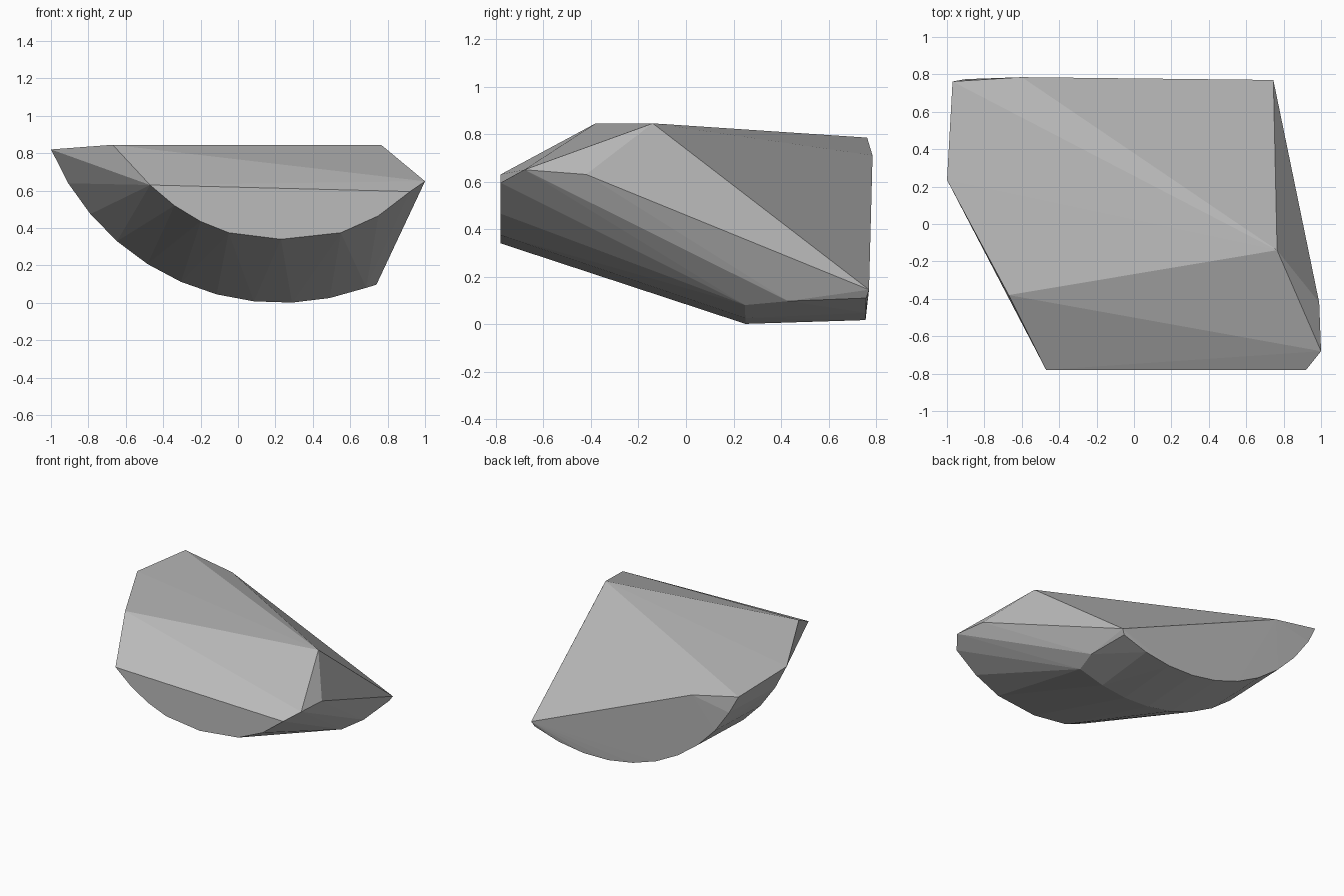
import bpy
import bmesh
from math import sin, cos, radians
from mathutils import Vector

cube = bpy.data.objects.get("Cube")
if cube:
    bpy.data.objects.remove(cube, do_unlink=True)

CENTRE_X, CENTRE_Z = 0.23, 1.332


def arc(radius, start, end, count, y, lean=0.0):
    """Points along the rounded underside, angles measured from straight down."""
    points = []
    for i in range(count):
        a = radians(start + (end - start) * i / (count - 1))
        z = CENTRE_Z - radius * cos(a)
        points.append((CENTRE_X + radius * sin(a), y + lean * z, z))
    return points


# Flat, raised front end with a curved lower edge
front = [(x, -0.78, z) for x, z in (
    (-0.47, 0.63), (-0.34, 0.52), (-0.2, 0.435), (-0.05, 0.375), (0.23, 0.34),
    (0.55, 0.375), (0.75, 0.465), (0.92, 0.595))]

# Rounded belly: a widest ring, and a slightly smaller ring at the back end
middle = arc(1.332, -67.4, 20, 11, 0.25, -0.018)
back = arc(1.318, -59, 22, 10, 0.755, 0.03)

# Corners of the upper, right and back facets
corners = [
    (-0.67, -0.38, 0.845), (0.765, -0.14, 0.845),
    (1.0, -0.68, 0.65), (0.99, -0.42, 0.63),
    (0.74, 0.43, 0.097), (0.745, 0.77, 0.145),
    (-0.6, 0.785, 0.71), (-0.97, 0.762, 0.785),
]

# Wrap all edges in one faceted stone
bm = bmesh.new()
for p in front + middle + back + corners:
    bm.verts.new(Vector(p))
result = bmesh.ops.convex_hull(bm, input=bm.verts[:])
loose = {v for v in bm.verts if not v.link_faces}
bmesh.ops.delete(bm, geom=list(loose), context='VERTS')
bmesh.ops.recalc_face_normals(bm, faces=bm.faces[:])
mesh = bpy.data.meshes.new("rock_shard")
bm.to_mesh(mesh)
bm.free()

rock = bpy.data.objects.new("rock_shard", mesh)
bpy.context.collection.objects.link(rock)

# Plain stone colour
grey = bpy.data.materials.new("stone_grey")
grey.use_nodes = True
colour = (0.5, 0.5, 0.5, 1.0)
grey.diffuse_color = colour
grey.node_tree.nodes["Principled BSDF"].inputs["Base Color"].default_value = colour
mesh.materials.append(grey)
